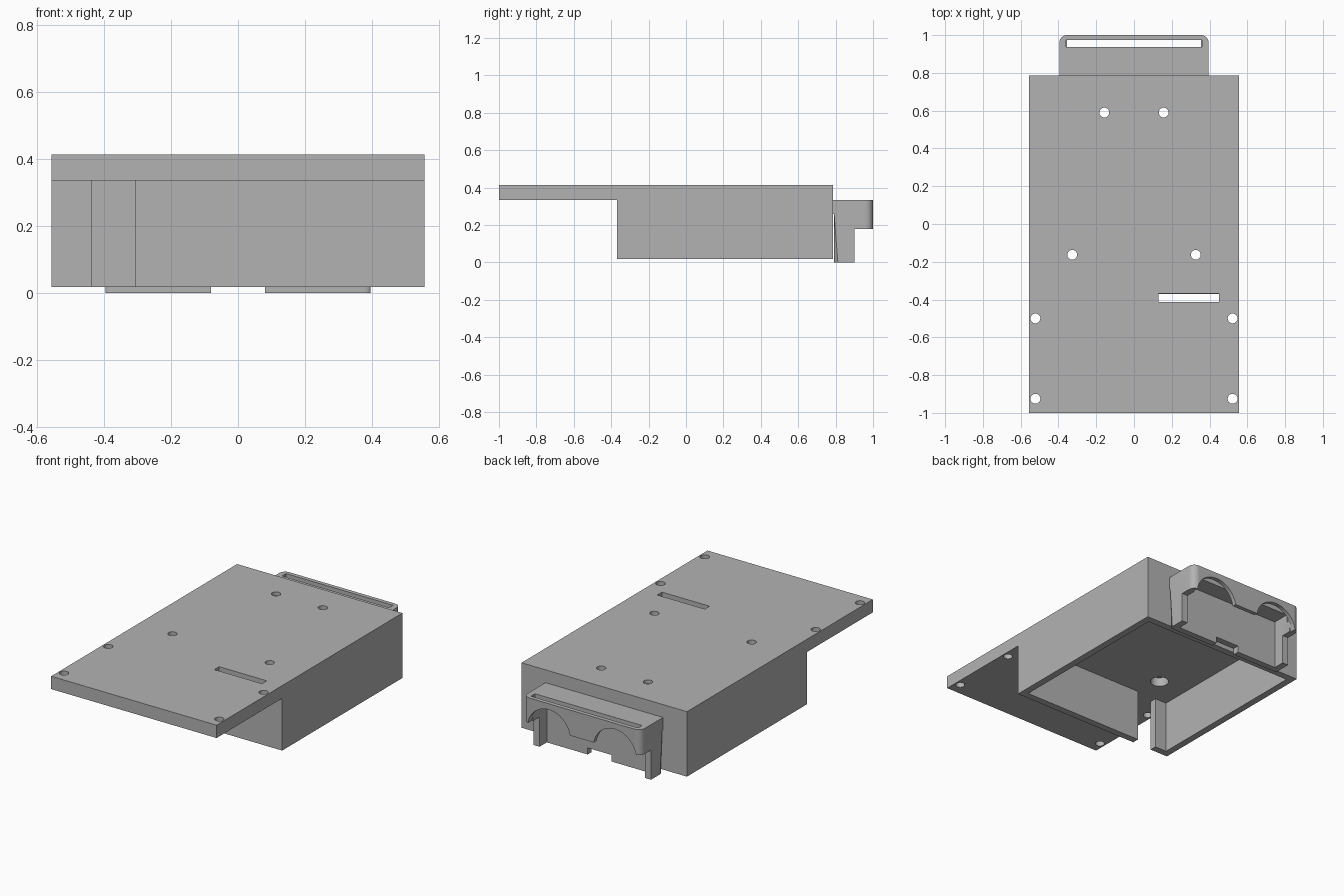
import bpy, bmesh, math
from mathutils import Matrix, Vector

if "Cube" in bpy.data.objects:
    bpy.data.objects.remove(bpy.data.objects["Cube"])

grey = bpy.data.materials.new("plain grey")
grey.use_nodes = True
GREY = (0.45, 0.45, 0.45, 1)
grey.diffuse_color = GREY
grey.node_tree.nodes["Principled BSDF"].inputs["Base Color"].default_value = GREY


def finish(name, bm):
    bmesh.ops.recalc_face_normals(bm, faces=bm.faces)
    mesh = bpy.data.meshes.new(name)
    bm.to_mesh(mesh)
    bm.free()
    mesh.materials.append(grey)
    ob = bpy.data.objects.new(name, mesh)
    bpy.context.collection.objects.link(ob)
    return ob


def block(name, xs, ys, zs):
    bm = bmesh.new()
    lo, hi = (Vector(p) for p in zip(xs, ys, zs))
    bmesh.ops.create_cube(bm, size=1, matrix=Matrix.Translation((lo + hi) / 2)
                          @ Matrix.Diagonal((*(hi - lo), 1)))
    return finish(name, bm)


def rod(name, centre, radius, length, along_y=False):
    bm = bmesh.new()
    turn = Matrix.Rotation(math.pi / 2 if along_y else 0, 4, 'X')
    bmesh.ops.create_cone(bm, cap_ends=True, segments=48, radius1=radius, radius2=radius,
                          depth=length, matrix=Matrix.Translation(centre) @ turn)
    return finish(name, bm)


def activate(ob):
    bpy.ops.object.select_all(action='DESELECT')
    ob.select_set(True)
    bpy.context.view_layer.objects.active = ob


def cut(target, cutter):
    cutter.hide_render = True
    activate(target)
    mod = target.modifiers.new("cut", 'BOOLEAN')
    mod.operation, mod.solver, mod.object = 'DIFFERENCE', 'EXACT', cutter
    bpy.ops.object.modifier_apply(modifier=mod.name)
    bpy.data.objects.remove(cutter)


def smooth(ob):
    activate(ob)
    bpy.ops.object.shade_smooth_by_angle(angle=math.radians(30))


W, BACK, FRONT = 0.556, 0.785, -0.37      # half width, rear and front of the housing
UNDER, TOP, WALL = 0.335, 0.413, 0.042    # plate underside, plate top, wall thickness

# Top plate with screw holes, counterbored underneath inside the housing
plate = block("top_plate", (-W, W), (-1, BACK), (UNDER, TOP))
for x, y, sunk in [(0.157, 0.59, True), (0.327, -0.163, True),
                   (0.522, -0.5, False), (0.522, -0.925, False)]:
    for side in (-1, 1):
        cut(plate, rod("hole_cutter", (side * x, y, 0.37), 0.026, 0.3))
        if sunk:
            cut(plate, rod("counterbore_cutter", (side * x, y, 0.34), 0.052, 0.1))
cut(plate, block("slot_cutter", (0.13, 0.45), (-0.413, FRONT + 0.003), (0.2, 0.6)))
smooth(plate)

# Housing walls, open below, with a cable gap in the front wall
housing = block("housing_walls", (-W, W), (FRONT, BACK), (0.018, UNDER))
cut(housing, block("inside_cutter", (WALL - W, W - WALL),
                   (FRONT + WALL, BACK - WALL), (-0.2, 0.6)))
cut(housing, block("gap_cutter", (-0.435, -0.305), (FRONT - 0.1, FRONT + 0.1), (-0.2, 0.6)))

# Rear bracket: side profile extruded across, upright corners rounded
HALF = 0.395
bm = bmesh.new()
profile = [(0.78, UNDER), (1, UNDER), (1, 0.18), (0.9, 0.18),
           (0.9, 0), (0.792, 0), (0.792, 0.26), (0.78, 0.26)]
face = bm.faces.new([bm.verts.new((-HALF, y, z)) for y, z in profile])
grown = bmesh.ops.extrude_face_region(bm, geom=[face])["geom"]
bmesh.ops.translate(bm, vec=(2 * HALF, 0, 0),
                    verts=[g for g in grown if isinstance(g, bmesh.types.BMVert)])
bmesh.ops.recalc_face_normals(bm, faces=bm.faces)
for y, radius in [(1, 0.04), (0.792, 0.02)]:
    edges = [e for e in bm.edges if all(abs(v.co.y - y) < 0.001 for v in e.verts)
             and abs(e.verts[0].co.z - e.verts[1].co.z) > 0.1]
    bmesh.ops.bevel(bm, geom=edges, offset=radius, segments=8, profile=0.5, affect='EDGES')
bracket = finish("rear_bracket", bm)

# Bracket cavity, strip slot, two arched openings and the lower notch
cut(bracket, block("cavity_cutter", (-0.355, 0.355), (0.83, 0.975), (-0.2, 0.3)))
cut(bracket, block("strip_cutter", (-0.36, 0.36), (0.937, 0.975), (0.25, 0.6)))
for side in (-1, 1):
    cut(bracket, rod("arch_cutter", (side * 0.222, 1.03, 0.155), 0.144, 0.14, True))
cut(bracket, block("notch_cutter", (-0.08, 0.08), (0.7, 0.88), (-0.2, 0.04)))
smooth(bracket)
